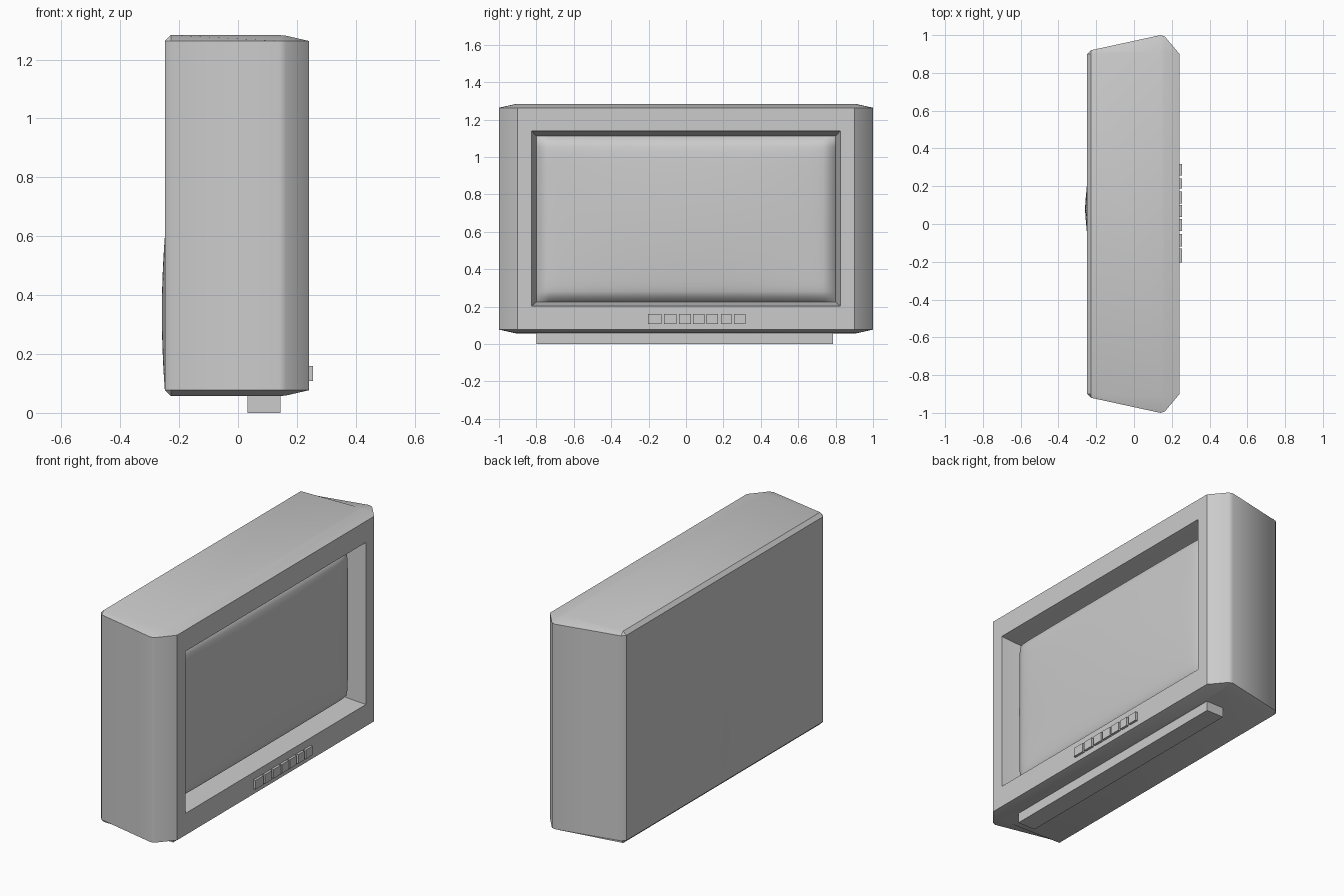
import bpy, bmesh, math

if "Cube" in bpy.data.objects:
    bpy.data.objects.remove(bpy.data.objects["Cube"])


def finish(name, bm, smooth=None):
    bmesh.ops.recalc_face_normals(bm, faces=bm.faces)
    mesh = bpy.data.meshes.new(name)
    bm.to_mesh(mesh)
    bm.free()
    ob = bpy.data.objects.new(name, mesh)
    bpy.context.collection.objects.link(ob)
    if smooth:
        bpy.ops.object.select_all(action='DESELECT')
        ob.select_set(True)
        bpy.context.view_layer.objects.active = ob
        bpy.ops.object.shade_smooth_by_angle(angle=math.radians(smooth))
    return ob


def box(name, x, y, z):
    bm = bmesh.new()
    bmesh.ops.create_cube(bm, size=1)
    for v in bm.verts:
        v.co = [(a + b) / 2 + c * (b - a) for (a, b), c in zip((x, y, z), v.co)]
    return finish(name, bm)


def relief(name, nx, nz, centre, half, height):
    # upright grid facing along x, displaced by height(u, w)
    bm = bmesh.new()
    bmesh.ops.create_grid(bm, x_segments=nx, y_segments=nz, size=1)
    for v in bm.verts:
        u, w = v.co.x, v.co.y
        v.co = (centre[0] + height(u, w), centre[1] + half[0] * u, centre[2] + half[1] * w)
    return finish(name, bm, 60)


def ring(x, side, low, high, top=None, bottom=None, cap=None):
    # eight-point section; collapses to a rectangle without top and bottom
    cap = side if cap is None else cap
    top = high if top is None else top
    bottom = low if bottom is None else bottom
    half = [(cap, bottom), (side, low), (side, high), (cap, top)]
    return [(x, y, z) for y, z in half] + [(x, -y, z) for y, z in reversed(half)]


# cabinet: sections from the back plate to the front, then into the screen recess
sections = [
    ring(-0.248, 0.90, 0.077, 1.263),
    ring(-0.228, 0.92, 0.077, 1.263, 1.283, 0.057, 0.90),
    ring(0.14, 1.00, 0.077, 1.263, 1.283, 0.057, 0.91),
    ring(0.163, 0.993, 0.077, 1.263, 1.281, 0.059, 0.91),
    ring(0.241, 0.90, 0.077, 1.263),
    ring(0.241, 0.825, 0.203, 1.14),
    ring(0.18, 0.813, 0.213, 1.125),
    ring(0.125, 0.80, 0.225, 1.112),
]
bm = bmesh.new()
loops = [[bm.verts.new(p) for p in s] for s in sections]
for a, b in zip(loops, loops[1:]):
    for i in range(8):
        j = (i + 1) % 8
        bm.faces.new((a[i], a[j], b[j], b[i]))
bm.faces.new(loops[0])
bmesh.ops.remove_doubles(bm, verts=bm.verts, dist=0.0005)
finish("cabinet", bm, 35)


# curved picture tube glass: steep rim, gently domed middle
def glass(u, w):
    rim = max(0, (1 - abs(u) ** 24) * (1 - abs(w) ** 14)) ** 0.5
    return 0.05 * rim + 0.025 * (1 - u * u) * (1 - w * w)


screen = relief("screen", 48, 32, (0.125, 0, 0.6685), (0.80, 0.4435), glass)
if screen.data.polygons[0].normal.x < 0:
    screen.data.flip_normals()

# shallow swelling on the back plate
back = relief("back_bulge", 16, 20, (-0.2485, 0.08, 0.338), (0.16, 0.26),
              lambda u, w: -0.01 * math.cos(u * math.pi / 2) ** 2 * (1 - w * w))
if back.data.polygons[0].normal.x > 0:
    back.data.flip_normals()

# front control buttons: (left edge, width)
buttons = [(-0.203, 0.073), (-0.118, 0.066), (-0.038, 0.065), (0.037, 0.063),
           (0.109, 0.063), (0.187, 0.055), (0.257, 0.06)]
for i, (y, w) in enumerate(buttons):
    box(f"button_{i + 1}", (0.23, 0.255), (y, y + w), (0.108, 0.16))

# foot bar
box("foot_bar", (0.032, 0.145), (-0.80, 0.787), (0, 0.075))
